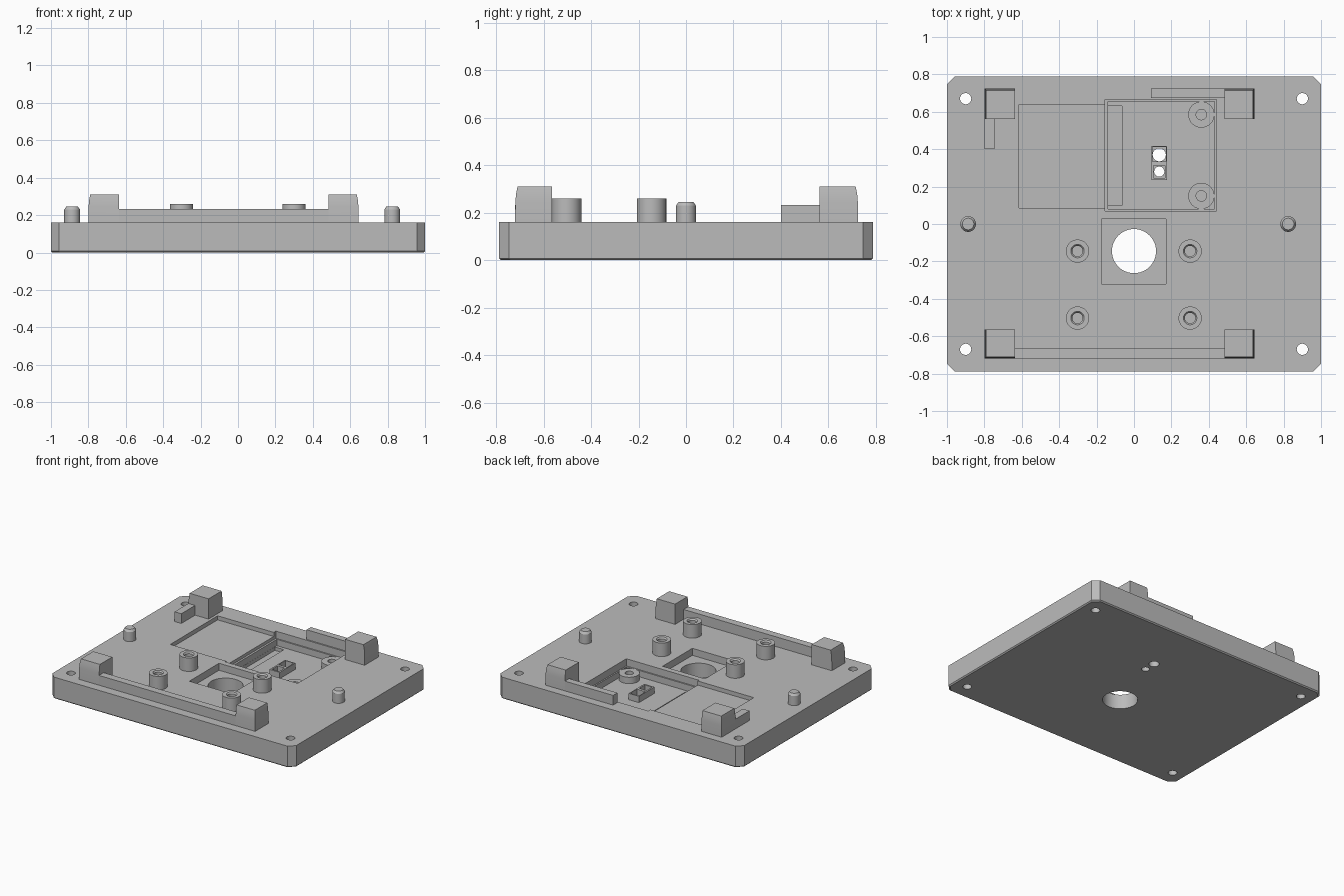
import bpy, bmesh, math
from mathutils import Vector

if "Cube" in bpy.data.objects:
    bpy.data.objects.remove(bpy.data.objects["Cube"])

TOP = 0.16      # plate surface
LEDGE = 0.107   # rim of the deep pocket
FLOOR = 0.06    # floor of the deep pocket

grey = bpy.data.materials.new("plain grey")
grey.use_nodes = True
grey.diffuse_color = (0.5, 0.5, 0.5, 1)
grey.node_tree.nodes["Principled BSDF"].inputs["Base Color"].default_value = grey.diffuse_color


def make(name, bm):
    bmesh.ops.recalc_face_normals(bm, faces=bm.faces)
    mesh = bpy.data.meshes.new(name)
    bm.to_mesh(mesh)
    bm.free()
    mesh.materials.append(grey)
    ob = bpy.data.objects.new(name, mesh)
    bpy.context.collection.objects.link(ob)
    return ob


def loft(name, rings):
    """Skin a stack of equal rings of points and cap both ends."""
    bm = bmesh.new()
    loops = [[bm.verts.new(p) for p in ring] for ring in rings]
    n = len(loops[0])
    for a, b in zip(loops, loops[1:]):
        for i in range(n):
            j = (i + 1) % n
            bm.faces.new((a[i], a[j], b[j], b[i]))
    bm.faces.new(loops[0][::-1])
    bm.faces.new(loops[-1])
    return make(name, bm)


def rect(x0, x1, y0, y1, z):
    return [(x0, y0, z), (x1, y0, z), (x1, y1, z), (x0, y1, z)]


def box(name, x0, x1, y0, y1, z0, z1):
    return loft(name, [rect(x0, x1, y0, y1, z) for z in (z0, z1)])


def lathe(name, x, y, profile, n=48):
    """Turn a profile of (radius, height) about a vertical axis."""
    angles = [2 * math.pi * i / n for i in range(n)]
    return loft(name, [[(x + r * math.cos(a), y + r * math.sin(a), z) for a in angles]
                       for r, z in profile])


def cut(target, *cutters):
    bpy.context.view_layer.objects.active = target
    for c in cutters:
        c.hide_render = True
        mod = target.modifiers.new("cut", 'BOOLEAN')
        mod.operation, mod.solver, mod.object = 'DIFFERENCE', 'EXACT', c
        bpy.ops.object.modifier_apply(modifier=mod.name)
        bpy.data.objects.remove(c)


def octagon(inset, z, c=0.042):
    x, y = 1 - inset, 0.788 - inset
    return [(-x + c, -y, z), (x - c, -y, z), (x, -y + c, z), (x, y - c, z),
            (x - c, y, z), (-x + c, y, z), (-x, y - c, z), (-x, -y + c, z)]


# Base plate with clipped corners and a small bottom chamfer
plate = loft("base_plate", [octagon(0.008, 0), octagon(0, 0.008), octagon(0, TOP)])

# Recesses in the plate
HIGH = 0.3
cut(plate,
    box("shallow_pocket", -0.615, 0.1, 0.085, 0.64, 0.13, HIGH),
    box("deep_pocket_rim", -0.155, 0.44, 0.07, 0.665, LEDGE, HIGH),
    box("deep_pocket", -0.14, 0.43, 0.08, 0.655, FLOOR, HIGH),
    box("connector_slot", -0.139, -0.065, 0.1, 0.63, 0.035, HIGH),
    box("centre_pocket", -0.175, 0.172, -0.32, 0.028, 0.108, HIGH))

# Through holes
holes = [(0, -0.145, 0.118), (0.135, 0.37, 0.035), (0.135, 0.28, 0.027)]
holes += [(sx * 0.9, sy * 0.67, 0.03) for sx in (-1, 1) for sy in (-1, 1)]
for x, y, r in holes:
    cut(plate, lathe("hole", x, y, [(r, -0.1), (r, HIGH)]))

# Small sensor housing with two open windows
housing = box("sensor_housing", 0.093, 0.177, 0.235, 0.418, FLOOR, LEDGE)
cut(housing,
    box("window", 0.1, 0.17, 0.333, 0.411, 0, HIGH),
    box("window", 0.105, 0.165, 0.247, 0.312, 0, HIGH))

# Screw bosses inside the deep pocket
for side, y in (("front", 0.15), ("back", 0.585)):
    lathe(side + "_pocket_boss", 0.36, y,
          [(0.07, FLOOR), (0.07, LEDGE), (0.028, LEDGE), (0.028, FLOOR + 0.005)])

# Hollow standoffs
for side, x in (("right", -0.302), ("left", 0.3)):
    for end, y in (("front", -0.503), ("back", -0.145)):
        lathe(f"{end}_{side}_standoff", x, y,
              [(0.062, TOP), (0.062, 0.26), (0.036, 0.26), (0.028, 0.25), (0.028, TOP + 0.002)])

# Locating pegs with chamfered tips
for side, x in (("right", -0.887), ("left", 0.824)):
    lathe(side + "_peg", x, 0, [(0.042, TOP), (0.042, 0.23), (0.031, 0.246)])

# Corner blocks whose outer sides lean in towards the top
for side, xo, xi in (("right", -0.8, -0.635), ("left", 0.645, 0.485)):
    for end, yo, yi in (("front", -0.72, -0.565), ("back", 0.725, 0.562)):
        rings = []
        for z, lean in ((TOP, 0), (0.245, 0.001), (0.28, 0.004), (0.31, 0.01)):
            x = xo + math.copysign(lean, xi - xo)
            y = yo + math.copysign(lean, yi - yo)
            rings.append(rect(x, xi, y, yi, z))
        loft(f"{end}_{side}_corner_block", rings)

# Low rails between the blocks
RAIL = 0.232
box("front_rail", -0.635, 0.485, -0.72, -0.665, TOP, RAIL)
box("back_rail", 0.09, 0.485, 0.675, 0.725, TOP, RAIL)
box("right_rail", -0.8, -0.745, 0.4, 0.562, TOP, RAIL)

# Smooth the round walls, keep the edges crisp
bpy.ops.object.select_all(action='DESELECT')
for ob in bpy.context.collection.objects:
    if ob.type == 'MESH' and grey.name in ob.data.materials:
        ob.select_set(True)
        bpy.context.view_layer.objects.active = ob
bpy.ops.object.shade_smooth_by_angle(angle=math.radians(25))
